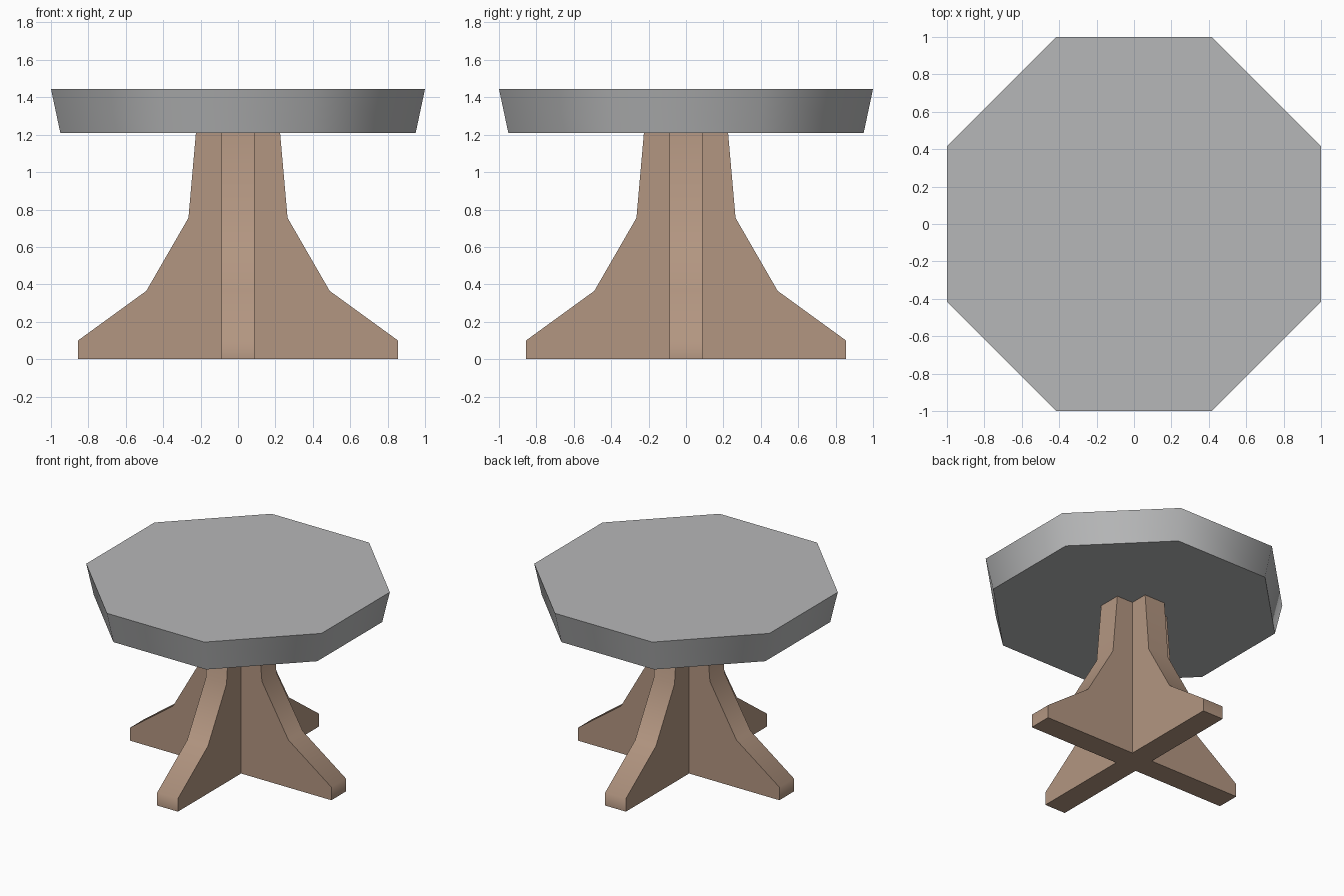
import bpy
import bmesh
from math import cos, pi, radians
from mathutils import Matrix

cube = bpy.data.objects.get("Cube")
if cube:
    bpy.data.objects.remove(cube, do_unlink=True)


def make_material(name, rgb):
    mat = bpy.data.materials.new(name)
    mat.use_nodes = True
    color = (*rgb, 1.0)
    mat.diffuse_color = color
    mat.node_tree.nodes["Principled BSDF"].inputs["Base Color"].default_value = color
    return mat


def finish(bm, name, mat):
    """Turn a bmesh into an object with smooth faces and sharp corners."""
    bmesh.ops.recalc_face_normals(bm, faces=bm.faces)
    mesh = bpy.data.meshes.new(name)
    bm.to_mesh(mesh)
    bm.free()
    mesh.materials.append(mat)
    obj = bpy.data.objects.new(name, mesh)
    bpy.context.collection.objects.link(obj)
    bpy.ops.object.select_all(action="DESELECT")
    obj.select_set(True)
    bpy.context.view_layer.objects.active = obj
    bpy.ops.object.shade_smooth_by_angle(angle=radians(60))
    return obj


grey = make_material("grey stone", (0.47, 0.475, 0.48))
brown = make_material("brown wood", (0.45, 0.305, 0.22))

# Octagonal table top, tapering towards its underside
BOTTOM, TOP = 1.21, 1.445
bm = bmesh.new()
corner = 1 / cos(pi / 8)
bmesh.ops.create_cone(
    bm, cap_ends=True, segments=8, radius1=0.95 * corner, radius2=corner,
    depth=TOP - BOTTOM,
    matrix=Matrix.Translation((0, 0, (TOP + BOTTOM) / 2)) @ Matrix.Rotation(pi / 8, 4, "Z"))
finish(bm, "table_top", grey)

# Pedestal: four flared fins meeting in a cross
HALF = 0.088
profile = [(HALF, 0), (0.855, 0), (0.855, 0.1), (0.49, 0.365),
           (0.265, 0.755), (0.225, BOTTOM), (HALF, BOTTOM)]
bm = bmesh.new()
for i in range(4):
    turn = Matrix.Rotation(i * pi / 2, 4, "Z")
    near = [bm.verts.new(turn @ Matrix.Translation((x, -HALF, z)).translation) for x, z in profile]
    far = [bm.verts.new(turn @ Matrix.Translation((x, HALF, z)).translation) for x, z in profile]
    bm.faces.new(near)
    bm.faces.new(far[::-1])
    for j in range(len(profile) - 1):
        bm.faces.new((near[j], far[j], far[j + 1], near[j + 1]))
# Centre squares closing the cross below and above
for z in (0, BOTTOM):
    bm.faces.new([bm.verts.new((x, y, z)) for x, y in
                  ((-HALF, -HALF), (HALF, -HALF), (HALF, HALF), (-HALF, HALF))])
bmesh.ops.remove_doubles(bm, verts=bm.verts, dist=0.001)
finish(bm, "pedestal", brown)
